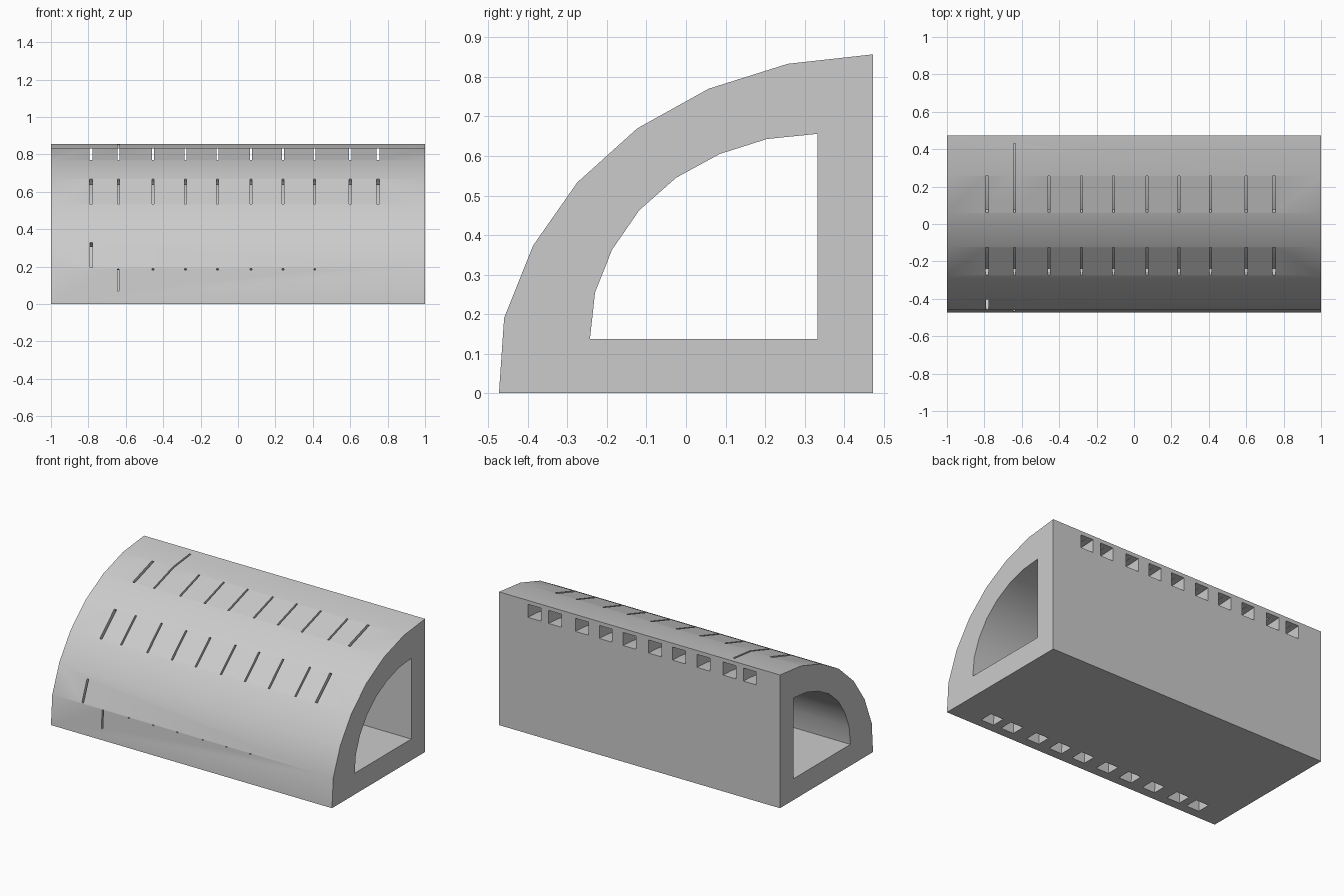
import bpy, bmesh
from math import sin, cos, pi, radians, hypot

if "Cube" in bpy.data.objects:
    bpy.data.objects.remove(bpy.data.objects["Cube"])

OUTER = [(-.473, 0), (-.46, .19), (-.387, .373), (-.275, .533), (-.123, .67),
         (.057, .77), (.257, .833), (.473, .857), (.473, 0)]
INNER = [(-.243, .137), (-.23, .255), (-.187, .363), (-.118, .463), (-.025, .545),
         (.085, .605), (.205, .643), (.333, .656), (.333, .137)]
XS = [-.785, -.64, -.455, -.28, -.11, .07, .24, .41, .6, .748]


def finish(bm, name):
    bmesh.ops.recalc_face_normals(bm, faces=bm.faces)
    me = bpy.data.meshes.new(name)
    bm.to_mesh(me)
    bm.free()
    ob = bpy.data.objects.new(name, me)
    bpy.context.collection.objects.link(ob)
    return ob


def prism(bm, pts, x, w):
    """Extrude a (y, z) outline to width w around x."""
    a, b = [[bm.verts.new((x + s * w / 2, y, z)) for y, z in pts] for s in (-1, 1)]
    bm.faces.new(a)
    bm.faces.new(b[::-1])
    for i in range(len(pts)):
        j = (i + 1) % len(pts)
        bm.faces.new((a[i], b[i], b[j], a[j]))


def slit(p, q, depth=.06):
    """Outline that pierces the shell along the surface line p-q."""
    d = hypot(q[0] - p[0], q[1] - p[1])
    n = (-(q[1] - p[1]) / d, (q[0] - p[0]) / d)
    off = lambda v, k: (v[0] + n[0] * k, v[1] + n[1] * k)
    return [off(p, .02), off(q, .02), off(q, -depth), off(p, -depth)]


# Hollow quarter-round shell
bm = bmesh.new()
rings = [[bm.verts.new((x, y, z)) for y, z in prof]
         for prof in (OUTER, INNER) for x in (-1, 1)]
o0, o1, i0, i1 = rings
for k in range(len(OUTER)):
    m = (k + 1) % len(OUTER)
    for a, b in ((o0, o1), (i1, i0), (i0, o0), (o1, i1)):
        bm.faces.new((a[k], b[k], b[m], a[m]))
shell = finish(bm, "quarter_round_shell")

# Curved square channels from the underside to the back face
N = 14
arc = lambda a, b: [(.473 - a * cos(pi / 2 * k / N), b * sin(pi / 2 * k / N)) for k in range(N + 1)]
out, inn = arc(.887, .832), arc(.80, .748)
channel = ([(-.414, -.03)] + out + [(.52, .832), (.52, .748)]
           + inn[::-1] + [(-.327, -.03)])
bm = bmesh.new()
for x in XS:
    prism(bm, channel, x, .092)
channels = finish(bm, "channel_cutter")

# Thin slits where the channels break the curved surface
bm = bmesh.new()
for x in XS:
    w = .016 if x in (XS[0], XS[-1]) else .011
    long_top = [(.43, .885), (.43, .831)] if x == -.64 else [(.257, .831)]
    prism(bm, [(.06, .772), (.054, .792), (.251, .855)] + long_top
          + [(.46, .831), (.46, .77), (.1, .71)], x, w)
    prism(bm, slit((-.273, .535), (-.125, .668)), x, w)
    if x == -.785:
        prism(bm, slit((-.458, .195), (-.405, .328), .08), x, .012)
    elif x == -.64:
        prism(bm, slit((-.468, .07), (-.46, .188), .09), x, .01)
    elif x < .5:
        prism(bm, slit((-.4605, .183), (-.46, .189), .09), x, .01)
slits = finish(bm, "slit_cutter")

# Cut the shell
bpy.context.view_layer.objects.active = shell
shell.select_set(True)
for cutter in (channels, slits):
    mod = shell.modifiers.new("cut", 'BOOLEAN')
    mod.operation = 'DIFFERENCE'
    mod.solver = 'EXACT'
    mod.object = cutter
    cutter.hide_render = True
    bpy.ops.object.modifier_apply(modifier=mod.name)
    bpy.data.objects.remove(cutter)

bpy.ops.object.shade_smooth_by_angle(angle=radians(30))
